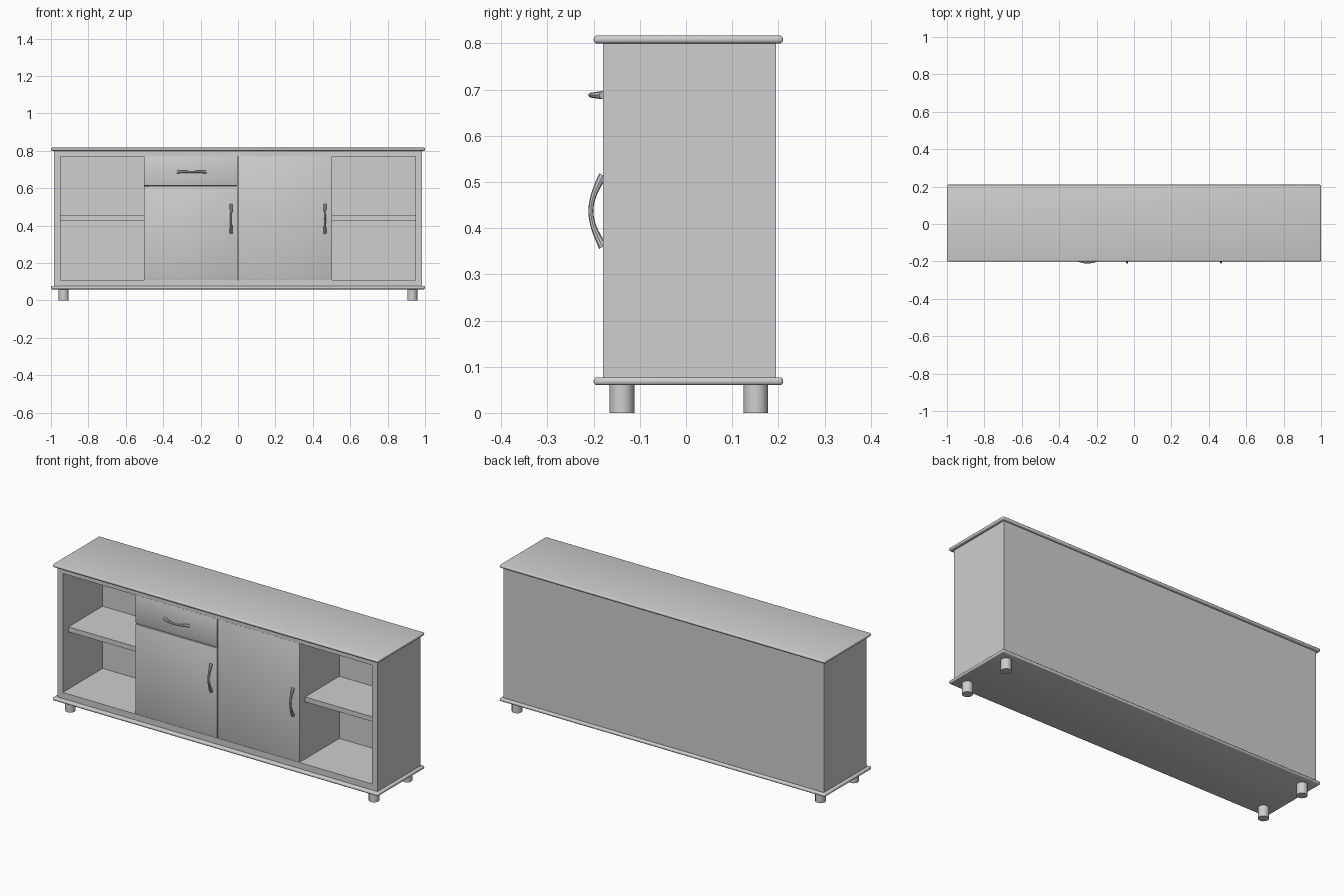
import bpy
from math import radians, sin, pi
from mathutils import Vector

cube = bpy.data.objects.get("Cube")
if cube:
    bpy.data.objects.remove(cube, do_unlink=True)

GREY = (0.62, 0.62, 0.62, 1)
grey = bpy.data.materials.new("plain grey")
grey.use_nodes = True
grey.diffuse_color = GREY
grey.node_tree.nodes["Principled BSDF"].inputs["Base Color"].default_value = GREY


def finish(obj, name):
    obj.name = name
    obj.data.materials.append(grey)
    bpy.ops.object.select_all(action='DESELECT')
    obj.select_set(True)
    bpy.context.view_layer.objects.active = obj
    bpy.ops.object.shade_smooth_by_angle(angle=radians(40))
    return obj


def board(name, low, high, bevel=0.0, segments=2):
    """Box between two corners, with optional rounded edges."""
    low, high = Vector(low), Vector(high)
    bpy.ops.mesh.primitive_cube_add(size=1, location=(low + high) / 2)
    obj = bpy.context.object
    obj.scale = high - low
    bpy.ops.object.transform_apply(location=False, rotation=False, scale=True)
    if bevel:
        mod = obj.modifiers.new("rounded edges", 'BEVEL')
        mod.width, mod.segments = bevel, segments
        bpy.ops.object.modifier_apply(modifier=mod.name)
    return finish(obj, name)


def handle(name, centre, axis, length):
    """Bow handle that is thicker at its two ends."""
    curve = bpy.data.curves.new(name, 'CURVE')
    curve.dimensions = '3D'
    curve.bevel_depth = 0.006
    curve.bevel_resolution = 2
    curve.use_fill_caps = True
    steps = 14
    spline = curve.splines.new('POLY')
    spline.points.add(steps)
    for i, point in enumerate(spline.points):
        t = i / steps
        bow = sin(pi * t)
        place = Vector(centre) + Vector(axis) * (t - 0.5) * length
        place.y -= 0.026 * bow
        point.co = (*place, 1)
        point.radius = 1.5 - 0.6 * bow
    obj = bpy.data.objects.new(name, curve)
    bpy.context.collection.objects.link(obj)
    bpy.ops.object.select_all(action='DESELECT')
    obj.select_set(True)
    bpy.context.view_layer.objects.active = obj
    bpy.ops.object.convert(target='MESH')
    finish(bpy.context.object, name)


FRONT, BACK, INNER_BACK = -0.18, 0.195, 0.17
FLOOR, CEILING = 0.11, 0.77
OUTER, INNER, MIDDLE = 0.983, 0.95, 0.503

# Rounded slabs above and below
board("top_slab", (-1, -0.2, 0.8), (1, 0.21, 0.817), 0.007, 3)
board("bottom_slab", (-1, -0.2, 0.06), (1, 0.21, 0.077), 0.007, 3)

# Carcass
board("carcass_floor", (-INNER, FRONT, 0.077), (INNER, BACK, FLOOR))
board("carcass_ceiling", (-INNER, FRONT, CEILING), (INNER, BACK, 0.8))
board("back_panel", (-INNER, INNER_BACK, FLOOR), (INNER, BACK, CEILING))

# Side walls, dividers, shelves and feet, mirrored
for side, s in (("left", 1), ("right", -1)):
    def span(a, b):
        return sorted((a * s, b * s))
    x = span(INNER, OUTER)
    board(side + "_wall", (x[0], FRONT, 0.077), (x[1], BACK, 0.8))
    x = span(MIDDLE - 0.025, MIDDLE)
    board(side + "_divider", (x[0], FRONT + 0.02, FLOOR), (x[1], INNER_BACK, CEILING))
    x = span(MIDDLE, INNER)
    board(side + "_shelf", (x[0], -0.13, 0.428), (x[1], INNER_BACK, 0.455))
    for end, y in (("front", -0.139), ("back", 0.151)):
        bpy.ops.mesh.primitive_cylinder_add(vertices=12, radius=0.027, depth=0.062,
                                            location=(0.932 * s, y, 0.031))
        finish(bpy.context.object, f"{side}_{end}_foot")

# Doors and drawer
GAP = 0.002
board("right_door", (-MIDDLE, FRONT, FLOOR), (-GAP, FRONT + 0.02, 0.609), 0.002)
board("drawer_front", (-MIDDLE, FRONT, 0.613), (-GAP, FRONT + 0.02, CEILING), 0.002)
board("left_door", (GAP, FRONT, FLOOR), (MIDDLE, FRONT + 0.02, CEILING), 0.002)

# Handles
handle("drawer_handle", (-0.248, FRONT, 0.688), (1, 0, 0), 0.155)
handle("right_door_handle", (-0.037, FRONT, 0.437), (0, 0, 1), 0.155)
handle("left_door_handle", (0.465, FRONT, 0.437), (0, 0, 1), 0.155)
